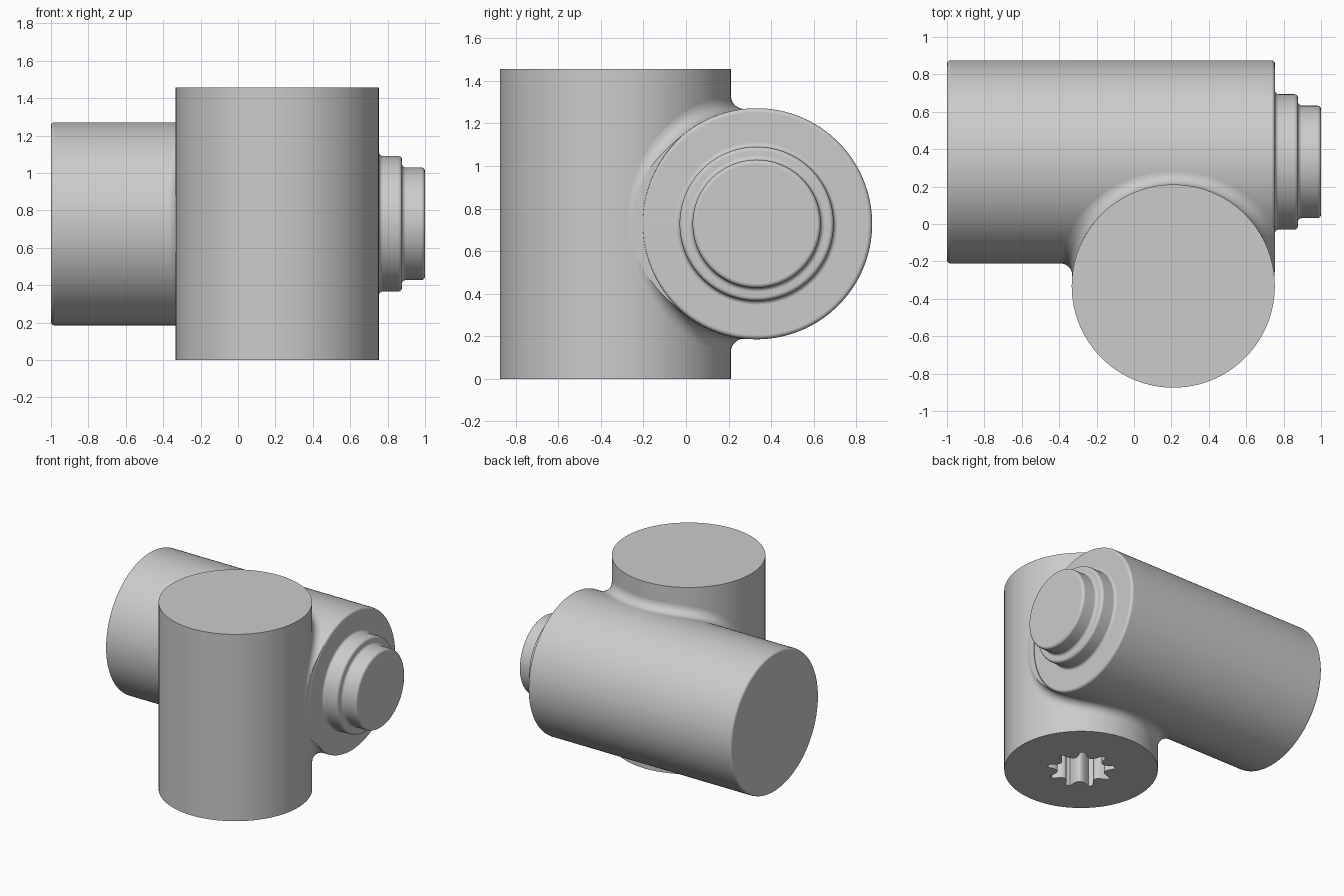
import bpy, bmesh
from math import sin, cos, pi, radians, hypot
from mathutils import Vector, Matrix

if "Cube" in bpy.data.objects:
    bpy.data.objects.remove(bpy.data.objects["Cube"])

R = 0.543            # radius of both big cylinders
VX, VY = 0.21, -0.332   # axis of the upright cylinder
HY, HZ = 0.332, 0.7285  # axis of the lying cylinder
TOP = 1.457
END = 0.754          # shoulder plane of the lying cylinder
SEG = 128


def finish(name, bm):
    bmesh.ops.recalc_face_normals(bm, faces=bm.faces)
    me = bpy.data.meshes.new(name)
    bm.to_mesh(me)
    bm.free()
    ob = bpy.data.objects.new(name, me)
    bpy.context.collection.objects.link(ob)
    return ob


def smooth(ob, angle=35):
    bpy.ops.object.select_all(action='DESELECT')
    ob.select_set(True)
    bpy.context.view_layer.objects.active = ob
    bpy.ops.object.shade_smooth_by_angle(angle=radians(angle))
    mod = ob.modifiers.new("even_normals", 'WEIGHTED_NORMAL')
    mod.keep_sharp = True


def arc(cx, cr, r, a0, a1, n=5):
    return [(cx + r * cos(radians(a0 + (a1 - a0) * i / n)),
             cr + r * sin(radians(a0 + (a1 - a0) * i / n))) for i in range(n + 1)]


def bridge(bm, a, b):
    n = len(a)
    for i in range(n):
        bm.faces.new((a[i], a[(i + 1) % n], b[(i + 1) % n], b[i]))


# Upright cylinder
bm = bmesh.new()
bmesh.ops.create_cone(bm, cap_ends=True, segments=SEG, radius1=R, radius2=R, depth=TOP,
                      matrix=Matrix.Translation((VX, VY, TOP / 2)))
upright = finish("upright_cylinder", bm)

# Splined socket in the underside: nine narrow slots with rounded lobes between
half = [(-4, 0.24), (4, 0.24), (7.5, 0.203), (11, 0.182), (15.5, 0.17),
        (20, 0.166), (24.5, 0.17), (29, 0.182), (32.5, 0.203)]
bm = bmesh.new()
rings = []
for z in (-0.1, 0.36):
    rings.append([bm.verts.new((VX + r * cos(radians(13 + 40 * k + a)),
                                VY + r * sin(radians(13 + 40 * k + a)), z))
                  for k in range(9) for a, r in half])
bridge(bm, *rings)
for ring in rings:
    bm.faces.new(ring)
cutter = finish("socket_cutter", bm)
cutter.hide_render = True
cutter.hide_set(True)
cut = upright.modifiers.new("socket", 'BOOLEAN')
cut.operation = 'DIFFERENCE'
cut.solver = 'EXACT'
cut.object = cutter
smooth(upright)

# Lying cylinder with stepped nose, turned about the x axis
e, r1, r2, x1 = 0.02, 0.362, 0.301, 0.877
profile = (arc(-1 + e, R - e, e, 180, 90) + arc(END - e, R - e, e, 90, 0)
           + arc(END + e, r1 + e, e, 180, 270) + arc(x1 - e, r1 - e, e, 90, 0)
           + arc(x1 + e, r2 + e, e, 180, 270) + arc(1 - e, r2 - e, e, 90, 0))
bm = bmesh.new()
rings = [[bm.verts.new((x, HY + r * cos(2 * pi * i / SEG), HZ + r * sin(2 * pi * i / SEG)))
          for i in range(SEG)] for x, r in profile]
for a, b in zip(rings, rings[1:]):
    bridge(bm, a, b)
bm.faces.new(rings[0])
bm.faces.new(rings[-1])
smooth(finish("lying_cylinder", bm))


# Fillet where the cylinders meet, traced by a ball rolling along both
def crossing(s, phi):
    """Angles on the two axes where cylinders of radius s cross."""
    lo, hi = 0.0, pi / 2 + 0.4
    for _ in range(40):
        p = (lo + hi) / 2
        if s * (cos(p * cos(phi)) + cos(p * sin(phi))) > HY - VY:
            lo = p
        else:
            hi = p
    return lo * cos(phi), lo * sin(phi)


def on_upright(s, t, z):
    return Vector((VX + s * sin(t), VY + s * cos(t), z))


FR, STEPS = 0.062, 8
bm = bmesh.new()
rings = []
for i in range(160):
    phi = 2 * pi * i / 160
    t, u = crossing(R + FR, phi)
    z = HZ + (R + FR) * sin(u)
    ball = on_upright(R + FR, t, z)
    to_v = on_upright(R, t, z) - ball
    to_h = Vector((0, cos(u), -sin(u))) * FR
    gap = to_v.angle(to_h)
    pts = [ball + (to_v * sin(gap * (1 - k / STEPS)) + to_h * sin(gap * k / STEPS)) / sin(gap)
           for k in range(STEPS + 1)]
    t, u = crossing(R - 0.012, phi)
    pts.append(on_upright(R - 0.012, t, HZ + (R - 0.012) * sin(u)))
    rings.append([bm.verts.new(p) for p in pts])
for i in range(len(rings)):
    bridge(bm, rings[i - 1], rings[i])
bmesh.ops.recalc_face_normals(bm, faces=bm.faces)
# Trim flush with the shoulder plane
bmesh.ops.bisect_plane(bm, geom=bm.verts[:] + bm.edges[:] + bm.faces[:],
                       plane_co=(END, 0, 0), plane_no=(1, 0, 0), clear_outer=True)
bmesh.ops.holes_fill(bm, edges=[ed for ed in bm.edges if ed.is_boundary])
smooth(finish("joint_fillet", bm))
